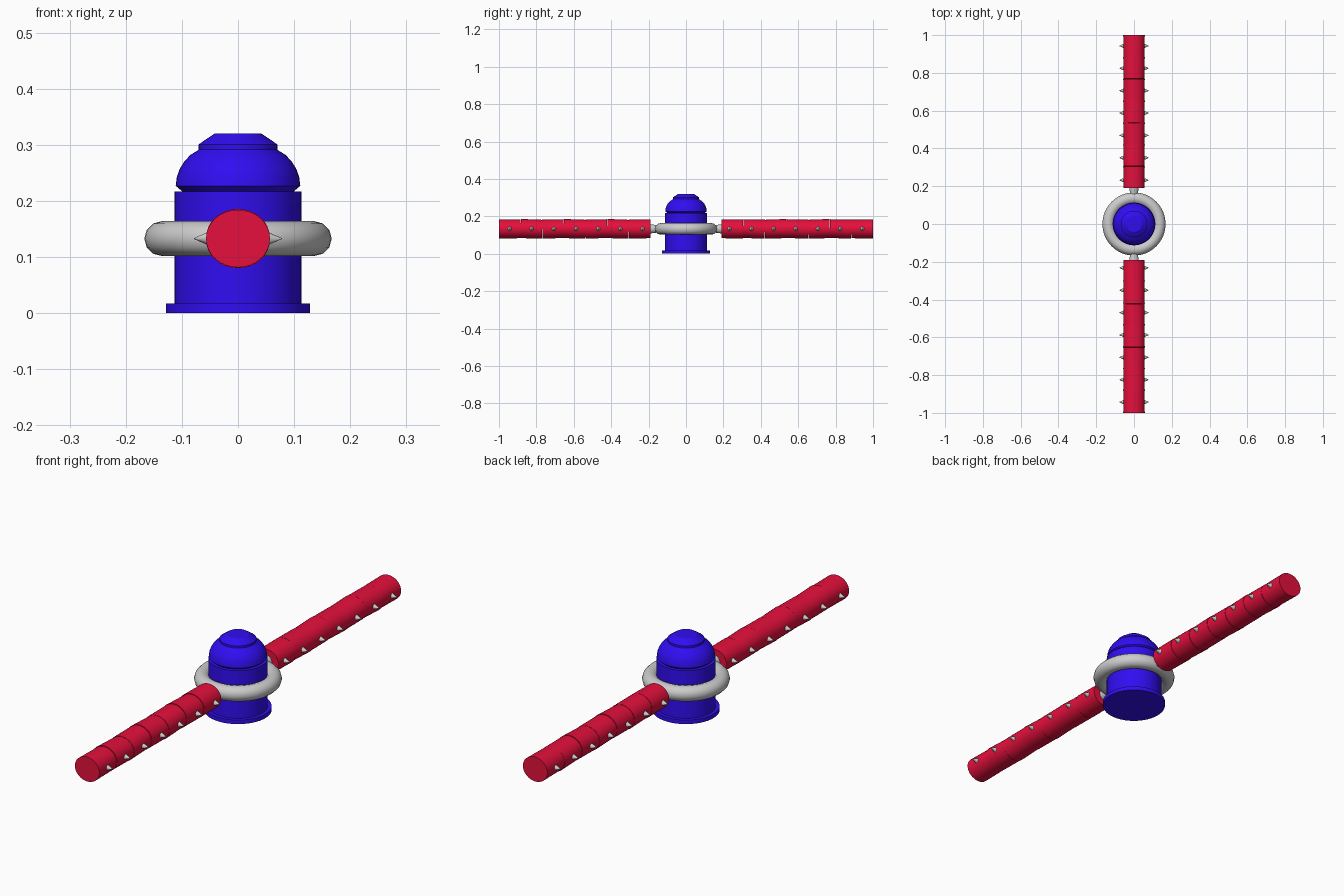
import bpy, bmesh
from math import pi, radians, cos, sin

if "Cube" in bpy.data.objects:
    bpy.data.objects.remove(bpy.data.objects["Cube"])

Z = 0.133  # height of ring and arms


def material(name, color):
    m = bpy.data.materials.new(name)
    m.diffuse_color = color
    m.use_nodes = True
    m.node_tree.nodes["Principled BSDF"].inputs["Base Color"].default_value = m.diffuse_color
    return m


blue = material("blue", (0.03, 0.004, 0.88, 1))
red = material("red", (0.78, 0.005, 0.045, 1))


def finish(name, mat=None, angle=35):
    ob = bpy.context.object
    ob.name = name
    if mat:
        ob.data.materials.append(mat)
    bpy.ops.object.shade_smooth_by_angle(angle=radians(angle))
    return ob


def lathe(name, profile, mat, steps=48):
    bm = bmesh.new()
    rings = [[bm.verts.new((r * cos(2 * pi * i / steps), r * sin(2 * pi * i / steps), z))
              for i in range(steps)] for r, z in profile]
    for a, b in zip(rings, rings[1:]):
        for i in range(steps):
            j = (i + 1) % steps
            bm.faces.new((a[i], a[j], b[j], b[i]))
    bm.faces.new(rings[0][::-1])
    bm.faces.new(rings[-1])
    mesh = bpy.data.meshes.new(name)
    bm.to_mesh(mesh)
    bm.free()
    ob = bpy.data.objects.new(name, mesh)
    bpy.context.collection.objects.link(ob)
    bpy.context.view_layer.objects.active = ob
    ob.select_set(True)
    finish(name, mat, 25)
    ob.select_set(False)


def cone(name, r1, r2, depth, loc, rot, mat=None, sides=32, scale=(1, 1, 1)):
    bpy.ops.mesh.primitive_cone_add(vertices=sides, radius1=r1, radius2=r2, depth=depth,
                                    location=loc, rotation=rot)
    bpy.context.object.scale = scale
    return finish(name, mat)


# Hub: flanged base, drum, domed cap and top knob
lathe("hub_body", [(0.128, 0), (0.128, 0.017), (0.113, 0.017), (0.113, 0.217), (0.098, 0.217)], blue)
lathe("hub_dome", [(0.098, 0.216), (0.111, 0.227), (0.109, 0.243), (0.104, 0.257),
                   (0.096, 0.270), (0.085, 0.282), (0.072, 0.290), (0.070, 0.292),
                   (0.070, 0.301), (0.042, 0.320)], blue)

# Ring around the hub
bpy.ops.mesh.primitive_torus_add(major_radius=0.136, minor_radius=0.031, major_segments=48,
                                 minor_segments=12, location=(0, 0, Z))
finish("hub_ring")

# Two arms of slightly wobbling segments, each with a stud on both sides
COUNT, START, END = 7, 0.19, 1.0
pitch = (END - START) / COUNT
for side, label in ((-1, "front"), (1, "back")):
    cone(label + "_connector", 0.026, 0.018, 0.06, (0, side * 0.17, Z), (side * pi / 2, 0, 0))
    for i in range(COUNT):
        y = START + (i + 0.5) * pitch
        tilt = radians(1.5) * (-1) ** i if 0 < i < COUNT - 1 else 0
        cone(f"{label}_arm_segment_{i + 1}", 0.057, 0.0555, pitch,
             (0, side * y, Z), (side * pi / 2 + tilt, 0, 0), red, 32, (1, 0.9, 1))
        stud_y = side * (0.232 + i * 0.1185)
        for sx, hand in ((-1, "left"), (1, "right")):
            cone(f"{label}_{hand}_stud_{i + 1}", 0.014, 0.001, 0.03,
                 (sx * 0.063, stud_y, Z), (0, sx * pi / 2, 0), None, 12)
